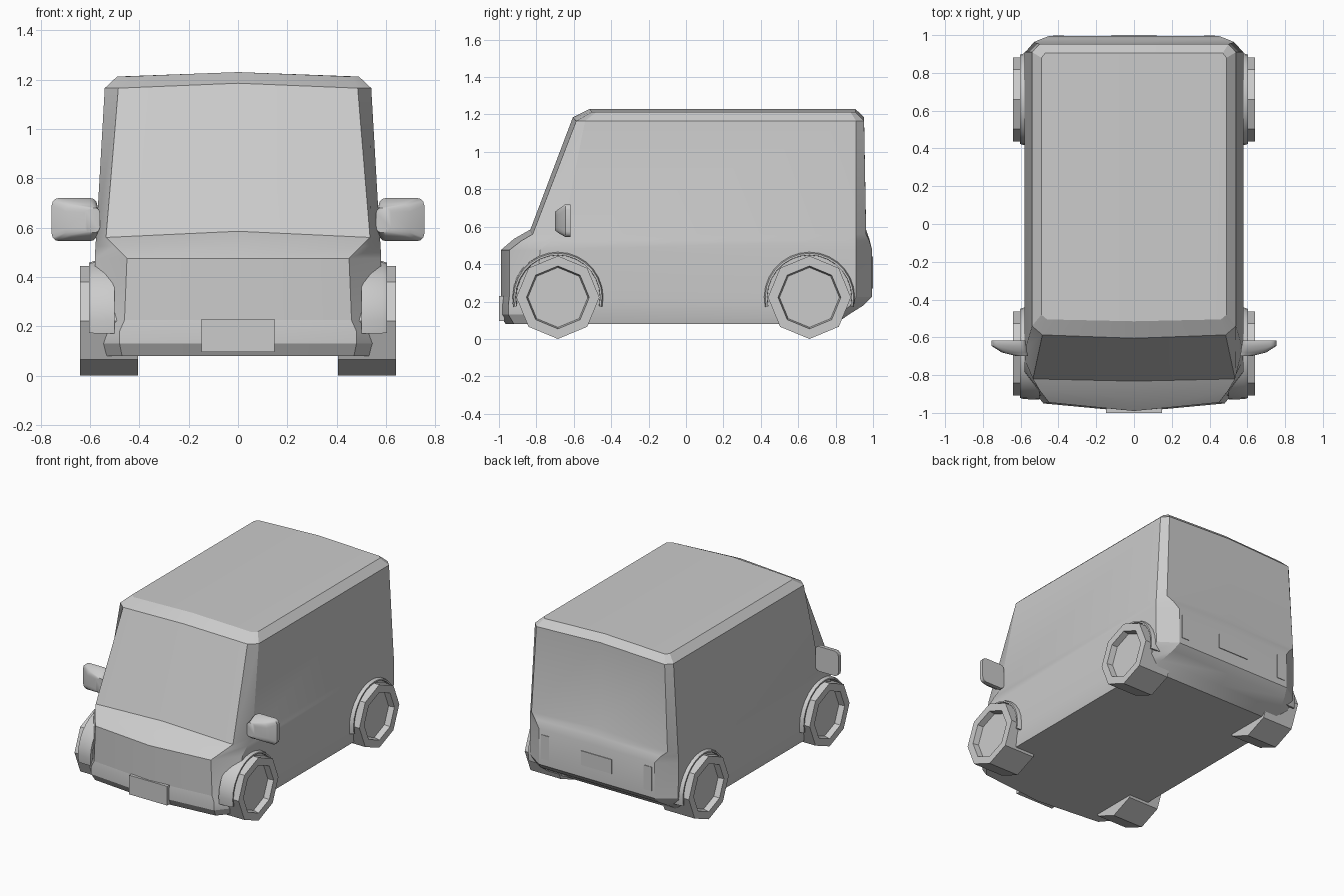
import bpy, bmesh, math

if "Cube" in bpy.data.objects:
    bpy.data.objects.remove(bpy.data.objects["Cube"])

grey = bpy.data.materials.new("plain grey")
grey.diffuse_color = (0.6, 0.6, 0.6, 1)
grey.use_nodes = True
grey.node_tree.nodes["Principled BSDF"].inputs["Base Color"].default_value = grey.diffuse_color


def finish(name, bm, angle=30):
    bmesh.ops.recalc_face_normals(bm, faces=bm.faces)
    mesh = bpy.data.meshes.new(name)
    bm.to_mesh(mesh)
    bm.free()
    mesh.materials.append(grey)
    ob = bpy.data.objects.new(name, mesh)
    bpy.context.collection.objects.link(ob)
    bpy.ops.object.select_all(action='DESELECT')
    ob.select_set(True)
    bpy.context.view_layer.objects.active = ob
    bpy.ops.object.shade_smooth_by_angle(angle=math.radians(angle))
    return ob


def loft(rings, caps=True, wrap=False):
    """Skin closed rings of points; returns bmesh and the rows of faces."""
    bm = bmesh.new()
    vs = [[bm.verts.new(p) for p in r] for r in rings]
    n = len(rings[0])
    rows = []
    pairs = list(zip(vs, vs[1:])) + ([(vs[-1], vs[0])] if wrap else [])
    for a, b in pairs:
        rows.append([bm.faces.new((a[i], a[(i + 1) % n], b[(i + 1) % n], b[i]))
                     for i in range(n)])
    if caps:
        bm.faces.new(vs[0])
        bm.faces.new(vs[-1])
    return bm, rows


def box(name, x0, x1, y0, y1, z0, z1):
    bm, _ = loft([[(x0, y0, z), (x1, y0, z), (x1, y1, z), (x0, y1, z)]
                  for z in (z0, z1)])
    return finish(name, bm)


# Body levels: z, centre rise, front y, front corner x y, side x,
# side front y, side back y, back corner x, back y
levels = [
    (0.08, 0, -0.965, 0.47, -0.92, 0.555, -0.82, 0.76, 0.50, 0.80),
    (0.13, 0, -0.995, 0.48, -0.95, 0.568, -0.84, 0.82, 0.50, 0.87),
    (0.18, 0, -0.995, 0.48, -0.95, 0.573, -0.83, 0.88, 0.47, 0.95),
    (0.225, 0, -0.99, 0.46, -0.945, 0.575, -0.80, 0.91, 0.45, 0.995),
    (0.475, 0, -0.99, 0.45, -0.945, 0.58, -0.78, 0.91, 0.45, 0.995),
    (0.525, 0.01, -0.92, 0.50, -0.88, 0.578, -0.72, 0.91, 0.49, 0.98),
    (0.56, 0.025, -0.832, 0.535, -0.82, 0.575, -0.66, 0.91, 0.53, 0.963),
    (1.165, 0.02, -0.605, 0.485, -0.587, 0.54, -0.54, 0.91, 0.50, 0.952),
    (1.212, 0.018, -0.515, 0.46, -0.505, 0.49, -0.48, 0.88, 0.47, 0.905),
]


def body_ring(l):
    z, dz, yf, xf, yfc, xs, ysf, ysb, xb, yb = l
    half = [(xf, yfc, z), (xs, ysf, z), (xs, ysb, z), (xb, yb, z)]
    left = [(-x, y, w) for x, y, w in reversed(half)]
    return [(0, yf, z + dz)] + half + [(0, yb, z + dz)] + left


bm, rows = loft([body_ring(l) for l in levels], caps=False)
# Floor and ridged roof, spanned left to right
bm.verts.ensure_lookup_table()
for base in (0, (len(levels) - 1) * 10):
    v = [bm.verts[base + i] for i in range(10)]
    bm.faces.new(v[0:6])
    bm.faces.new([v[5], v[6], v[7], v[8], v[9], v[0]])
# Recessed nose panel
bmesh.ops.inset_region(bm, faces=[rows[3][0], rows[3][9]], thickness=0.025,
                       depth=-0.01)
finish("body", bm, 24)

# Number plates and tail lamps
box("front_plate", -0.148, 0.148, -1.0, -0.97, 0.095, 0.23)
box("rear_plate", -0.12, 0.12, 0.992, 1.0, 0.31, 0.41)
for s in (-1, 1):
    box("tail_lamp", min(s * 0.37, s * 0.43), max(s * 0.37, s * 0.43),
        0.992, 0.999, 0.27, 0.44)

R, HUB = 0.222, 0.222
for s in (-1, 1):
    for y0, tag in ((-0.685, "front"), (0.66, "rear")):
        # Eight-sided wheel with a dished rim
        profile = [(R, 0.405), (R, 0.64), (0.168, 0.64), (0.16, 0.60)]
        bm, _ = loft([[(s * x, y0 + r * math.cos(k * math.pi / 4),
                        HUB + r * math.sin(k * math.pi / 4)) for k in range(8)]
                      for r, x in profile])
        finish(tag + "_wheel", bm)
        # Flared arch over the wheel
        section = [(0.245, 0.50), (0.242, 0.585), (0.236, 0.603),
                   (0.226, 0.603), (0.222, 0.50)]
        rings = []
        for k in range(17):
            a = math.radians(-12 + 204 * k / 16)
            rings.append([(s * x, y0 + r * math.cos(a), HUB + r * math.sin(a))
                          for r, x in section])
        bm, _ = loft(rings)
        finish(tag + "_arch", bm, 40)

    # Door mirror: rounded rectangles from the glass to the domed front
    rings = []
    for y, x0, x1, z0, z1, c in ((-0.618, 0.575, 0.755, 0.545, 0.72, 0.03),
                                 (-0.645, 0.57, 0.755, 0.545, 0.72, 0.03),
                                 (-0.68, 0.565, 0.70, 0.565, 0.695, 0.03),
                                 (-0.70, 0.56, 0.62, 0.58, 0.68, 0.02)):
        ring = []
        for cx, cz, a0 in ((x1 - c, z1 - c, 0), (x0 + c, z1 - c, 90),
                           (x0 + c, z0 + c, 180), (x1 - c, z0 + c, 270)):
            for j in range(4):
                a = math.radians(a0 + 30 * j)
                ring.append((s * (cx + c * math.cos(a)), y, cz + c * math.sin(a)))
        rings.append(ring)
    bm, _ = loft(rings)
    finish("door_mirror", bm, 50)
